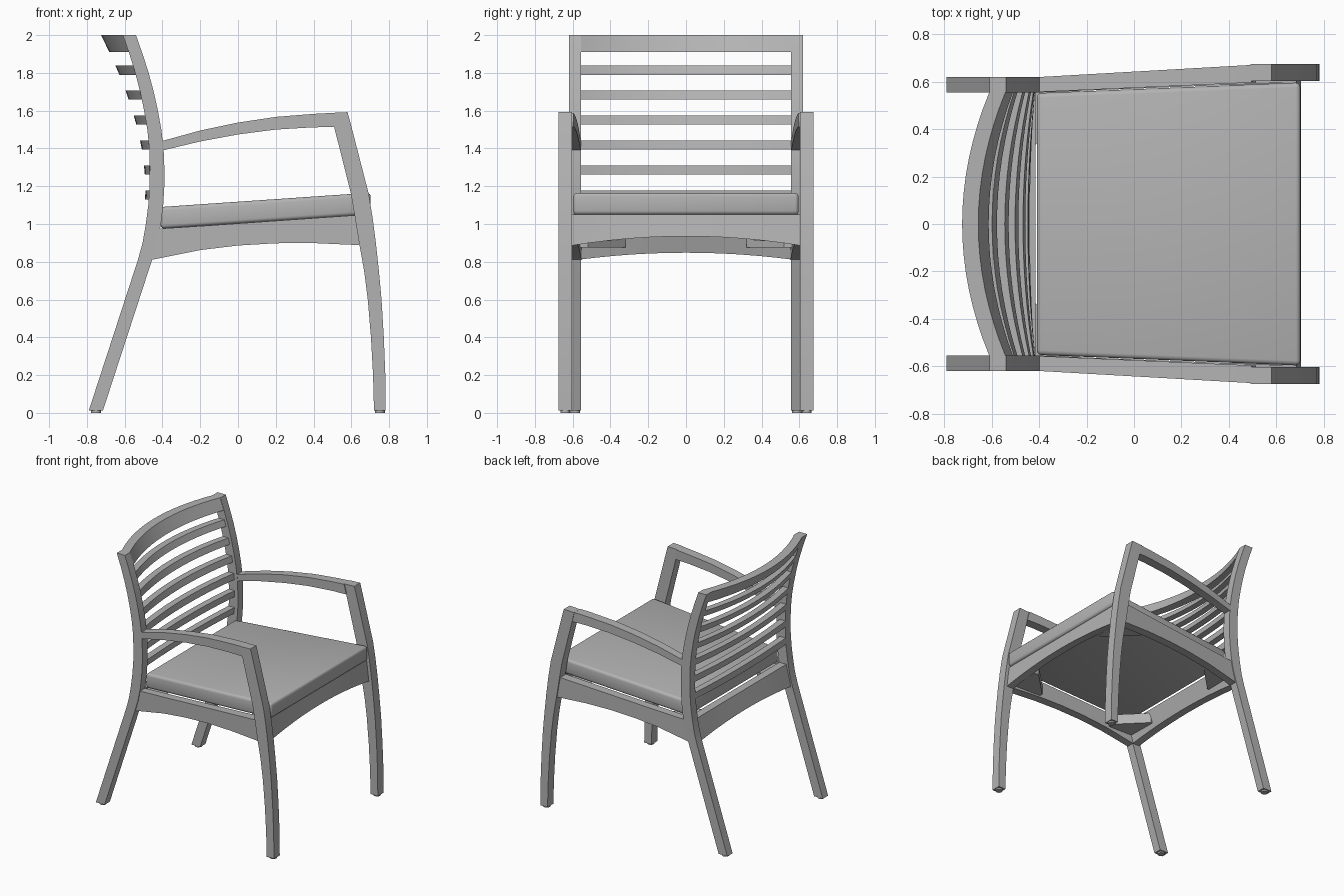
import bpy, bmesh, math

cube = bpy.data.objects.get("Cube")
if cube:
    bpy.data.objects.remove(cube, do_unlink=True)

grey = bpy.data.materials.new("mid_grey")
grey.use_nodes = True
colour = (0.45, 0.45, 0.45, 1)
grey.diffuse_color = colour
grey.node_tree.nodes["Principled BSDF"].inputs["Base Color"].default_value = colour


def finish(name, bm, mirror=False, bevel=0):
    bmesh.ops.recalc_face_normals(bm, faces=bm.faces)
    mesh = bpy.data.meshes.new(name)
    bm.to_mesh(mesh)
    bm.free()
    mesh.materials.append(grey)
    mesh.shade_smooth()
    mesh.set_sharp_from_angle(angle=math.radians(30))
    obj = bpy.data.objects.new(name, mesh)
    bpy.context.collection.objects.link(obj)
    if bevel:
        mod = obj.modifiers.new("rounding", 'BEVEL')
        mod.width, mod.segments = bevel, 3
        mesh.shade_smooth()
        mesh.set_sharp_from_angle(angle=math.pi)
    if mirror:
        mod = obj.modifiers.new("mirror", 'MIRROR')
        mod.use_axis = (False, True, False)
        mod.use_mirror_merge = False
    return obj


def loft(name, sections, **options):
    """Skin a run of equal cross-sections and cap both ends."""
    bm = bmesh.new()
    rings = [[bm.verts.new(p) for p in s] for s in sections]
    n = len(rings[0])
    for a, b in zip(rings, rings[1:]):
        for i in range(n):
            j = (i + 1) % n
            bm.faces.new((a[i], a[j], b[j], b[i]))
    bm.faces.new(rings[0])
    bm.faces.new(rings[-1])
    return finish(name, bm, **options)


def side_part(name, edge_a, edge_b, inner, outer):
    """Loft a part between two side-view edges, mirrored to both sides."""
    sections = []
    for (xa, za), (xb, zb) in zip(edge_a, edge_b):
        sections.append([(xa, inner(xa), za), (xa, outer(xa), za),
                         (xb, outer(xb), zb), (xb, inner(xb), zb)])
    return loft(name, sections, mirror=True)


def flare(back, front):
    """Width that grows from the back posts to the front legs."""
    return lambda x: back + (front - back) * (x + 0.4) / 1.0


def interp(table, z):
    for (z0, a0, b0), (z1, a1, b1) in zip(table, table[1:]):
        if z <= z1:
            t = (z - z0) / (z1 - z0)
            return a0 + (a1 - a0) * t, b0 + (b1 - b0) * t
    return table[-1][1:]


# Back posts: height, rear edge, front edge
post = [(0.012, -0.79, -0.715), (0.81, -0.53, -0.455), (0.9, -0.505, -0.428),
        (1.0, -0.488, -0.408), (1.1, -0.475, -0.396), (1.2, -0.468, -0.39),
        (1.3, -0.467, -0.39), (1.4, -0.47, -0.394), (1.5, -0.48, -0.406),
        (1.6, -0.497, -0.424), (1.7, -0.518, -0.446), (1.8, -0.544, -0.473),
        (1.9, -0.575, -0.505), (2.0, -0.61, -0.54)]
side_part("back_post", [(r, z) for z, r, f in post], [(f, z) for z, r, f in post],
          lambda x: 0.555, lambda x: 0.62)

# Front legs, running up to the arms
leg = [(0.012, 0.72, 0.782), (0.2, 0.715, 0.78), (0.4, 0.704, 0.772),
       (0.6, 0.687, 0.76), (0.75, 0.668, 0.746), (0.9, 0.641, 0.73),
       (1.03, 0.62, 0.713), (1.16, 0.598, 0.692), (1.51, 0.51, 0.602)]
rear = [(r, z) for z, r, f in leg] + [(0.492, 1.588)]
front = [(f, z) for z, r, f in leg] + [(0.58, 1.592)]
side_part("front_leg", rear, front, lambda x: 0.603, lambda x: 0.675)

# Arms
side_part("arm",
          [(-0.41, 1.437), (-0.2, 1.495), (0.0, 1.537), (0.2, 1.567), (0.4, 1.583), (0.495, 1.588)],
          [(-0.41, 1.387), (-0.2, 1.437), (0.0, 1.474), (0.2, 1.5), (0.4, 1.512), (0.515, 1.513)],
          flare(0.557, 0.601), flare(0.62, 0.677))

# Side rails
side_part("side_rail",
          [(-0.42, 0.975), (-0.2, 0.989), (0.0, 1.003), (0.2, 1.017), (0.4, 1.031), (0.63, 1.047)],
          [(-0.46, 0.81), (-0.2, 0.862), (0.0, 0.886), (0.2, 0.898), (0.4, 0.899), (0.645, 0.888)],
          flare(0.555, 0.595), flare(0.615, 0.665))


# Front and back rails with arched lower edges
def cross_rail(name, half, top, bottom, rise, x_top, x_bottom, thick):
    sections = []
    for i in range(13):
        t = i / 6 - 1
        y, low = t * half, bottom + rise * (1 - t * t)
        sections.append([(x_top, y, top), (x_top - thick, y, top),
                         (x_bottom - thick, y, low), (x_bottom, y, low)])
    loft(name, sections)


cross_rail("front_rail", 0.61, 1.05, 0.885, 0.05, 0.685, 0.705, 0.06)
cross_rail("back_rail", 0.56, 0.975, 0.812, 0.036, -0.415, -0.455, 0.06)


# Bowed back slats and top rail
def slat(name, low, high, thick):
    def section(t):
        ring = []
        for z, k in ((low, 0), (high, 0), (high, 1), (low, 1)):
            bow = 0.02 + 0.095 * max(0, (z - 1.18) / 0.82) ** 1.2
            x = interp(post, z)[0] - bow * (1 - t * t) + k * thick
            ring.append((x, t * 0.557, z))
        return ring
    loft(name, [section(i / 8 - 1) for i in range(17)])


for i in range(6):
    low = 1.13 + 0.132 * i
    slat(f"back_slat_{i + 1}", low, low + 0.048, 0.05)
slat("top_rail", 1.91, 2.0, 0.068)

# Seat cushion with rounded edges
loft("seat_cushion",
     [[(x, -w, low), (x, w, low), (x, w, high), (x, -w, high)]
      for x, w, low, high in ((-0.41, 0.552, 0.975, 1.09), (0.702, 0.597, 1.05, 1.166))],
     bevel=0.02)

# Corner braces under the seat
for name, x, d, low in (("front_brace", 0.645, -1, 0.91), ("back_brace", -0.47, 1, 0.875)):
    w = 0.6 if d < 0 else 0.56
    plan = [(x, w), (x + d * 0.24, w), (x + d * 0.24, w - 0.04),
            (x + d * 0.04, w - 0.24), (x, w - 0.24)]
    loft(name, [[(px, py, z) for px, py in plan] for z in (low, low + 0.08)], mirror=True)

# Foot glides
for name, x, y in (("front_glide", 0.751, 0.639), ("back_glide", -0.752, 0.587)):
    ring = [(x + 0.026 * math.cos(a * math.pi / 8), y + 0.026 * math.sin(a * math.pi / 8))
            for a in range(16)]
    loft(name, [[(px, py, z) for px, py in ring] for z in (0, 0.014)], mirror=True)
